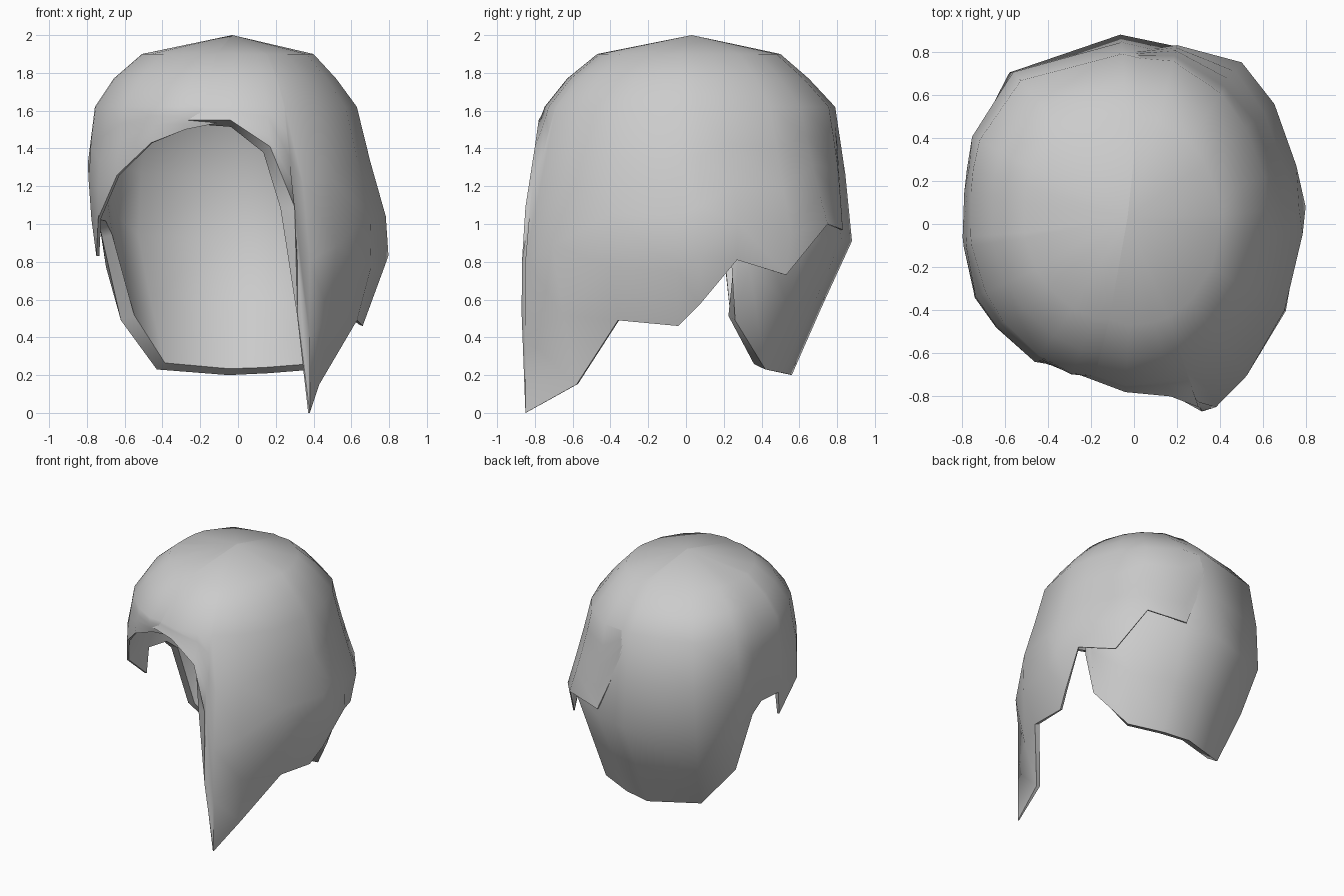
import bpy, math

if "Cube" in bpy.data.objects:
    bpy.data.objects.remove(bpy.data.objects["Cube"])

mat = bpy.data.materials.new("hair grey")
mat.use_nodes = True
GREY = (0.6, 0.6, 0.6, 1)
mat.diffuse_color = GREY
mat.node_tree.nodes["Principled BSDF"].inputs["Base Color"].default_value = GREY

# Head-shaped dome: reach in each direction at several heights
APEX = (-0.03, 0.03, 2.0)
HEIGHTS = [2.0, 1.9, 1.77, 1.62, 1.3, 0.9, 0.5, 0.2, 0.0]
RIGHT_X = [0.0, 0.40, 0.52, 0.63, 0.71, 0.83, 0.69, 0.60, 0.58]
LEFT_X = [0.0, 0.51, 0.66, 0.76, 0.80, 0.76, 0.64, 0.45, 0.40]
BACK_Y = [0.0, 0.50, 0.65, 0.79, 0.84, 0.88, 0.69, 0.56, 0.50]
FRONT_Y = [0.0, 0.47, 0.63, 0.75, 0.84, 0.92, 0.93, 0.90, 0.88]


def reach(table, z):
    for i in range(len(HEIGHTS) - 1):
        hi, lo = HEIGHTS[i], HEIGHTS[i + 1]
        if z >= lo:
            return table[i] + (table[i + 1] - table[i]) * (hi - z) / (hi - lo)
    return table[-1]


def dome(angle, z, scale):
    c, s = math.cos(angle), math.sin(angle)
    a = reach(RIGHT_X if c > 0 else LEFT_X, z)
    b = reach(BACK_Y if s > 0 else FRONT_Y, z)
    n = 2.7 if c < 0 < s else 2.0
    r = scale * (abs(c / a) ** n + abs(s / b) ** n) ** (-1 / n)
    return r * c, r * s


def hair_shell(name, rim, thickness, lean):
    """Columns run from the crown down the dome to rim points
    (x, y, z, dome scale, share of the thickness kept at the rim).
    Lean turns the columns behind the ears towards the back."""
    verts, faces, weights = [APEX], [], [1.0]
    steps = 4
    rows = 3 + steps
    for x, y, z, scale, edge in rim:
        angle = math.atan2(y * lean if y > 0 else y, x)
        zs = [1.9, 1.77, 1.62] + [1.62 + (z - 1.62) * k / steps for k in range(1, steps + 1)]
        ex, ey = dome(angle, z, scale)
        for k, h in enumerate(zs):
            t = max(0, k - 2) / steps
            px, py = dome(angle, h, scale)
            verts.append((px + (x - ex) * t * t, py + (y - ey) * t * t, h))
            weights.append(1 + (edge - 1) * t)
    for c in range(len(rim) - 1):
        a, b = 1 + c * rows, 1 + (c + 1) * rows
        faces.append((0, a, b))
        for k in range(rows - 1):
            faces.append((a + k, a + k + 1, b + k + 1, b + k))
    mesh = bpy.data.meshes.new(name)
    mesh.from_pydata(verts, [], faces)
    mesh.materials.append(mat)
    ob = bpy.data.objects.new(name, mesh)
    bpy.context.collection.objects.link(ob)
    group = ob.vertex_groups.new(name="thickness")
    for i, w in enumerate(weights):
        group.add([i], w, "REPLACE")
    bpy.ops.object.select_all(action="DESELECT")
    ob.select_set(True)
    bpy.context.view_layer.objects.active = ob
    mod = ob.modifiers.new("thickness", "SOLIDIFY")
    mod.thickness = thickness
    mod.offset = -1
    mod.vertex_group = group.name
    bpy.ops.object.modifier_apply(modifier=mod.name)
    bpy.ops.object.shade_smooth_by_angle(angle=math.radians(50))


# Large lock swept across the brow, over the +x side and round to the back
hair_shell("swept_fringe", [
    (-0.28, -0.69, 1.55, 0.97, 0.6), (-0.04, -0.78, 1.55, 1.0, 1.0), (0.17, -0.80, 1.41, 1.0, 1.0),
    (0.30, -0.85, 1.09, 1.0, 0.9), (0.315, -0.87, 0.52, 1.0, 0.1), (0.38, -0.85, 0.0, 1.0, 0.1),
    (0.43, -0.58, 0.15, 1.0, 0.3), (0.63, -0.36, 0.49, 1.0, 0.4), (0.66, -0.04, 0.46, 1.0, 0.2),
    (0.70, 0.07, 0.57, 1.0, 0.2), (0.75, 0.27, 0.81, 1.0, 0.1), (0.62, 0.53, 0.73, 1.0, 0.1),
    (0.50, 0.75, 1.0, 1.0, 0.1), (0.20, 0.83, 0.97, 1.0, 0.1), (-0.07, 0.79, 1.60, 0.985, 0.2),
], 0.09, 1.0)

# Back of the hair, continuing over the other ear into the short side fringe
hair_shell("back_hair", [
    (0.66, 0.24, 0.80, 0.95, 1.0), (0.60, 0.26, 0.49, 0.95, 1.0), (0.41, 0.42, 0.23, 0.95, 1.0),
    (0.16, 0.52, 0.21, 0.97, 1.0), (-0.05, 0.56, 0.20, 1.0, 1.0), (-0.43, 0.42, 0.23, 1.0, 1.0),
    (-0.62, 0.26, 0.49, 1.0, 1.0), (-0.72, 0.19, 0.93, 1.0, 0.7), (-0.74, 0.11, 1.01, 1.0, 0.5),
    (-0.77, -0.06, 1.02, 1.0, 0.4), (-0.75, -0.10, 0.83, 1.0, 0.2), (-0.74, -0.34, 1.03, 1.0, 0.2),
    (-0.64, -0.48, 1.26, 1.0, 0.2), (-0.46, -0.64, 1.43, 1.0, 0.2), (-0.28, -0.67, 1.50, 1.0, 0.3),
    (-0.03, -0.73, 1.55, 0.96, 0.5),
], 0.08, 1.3)
